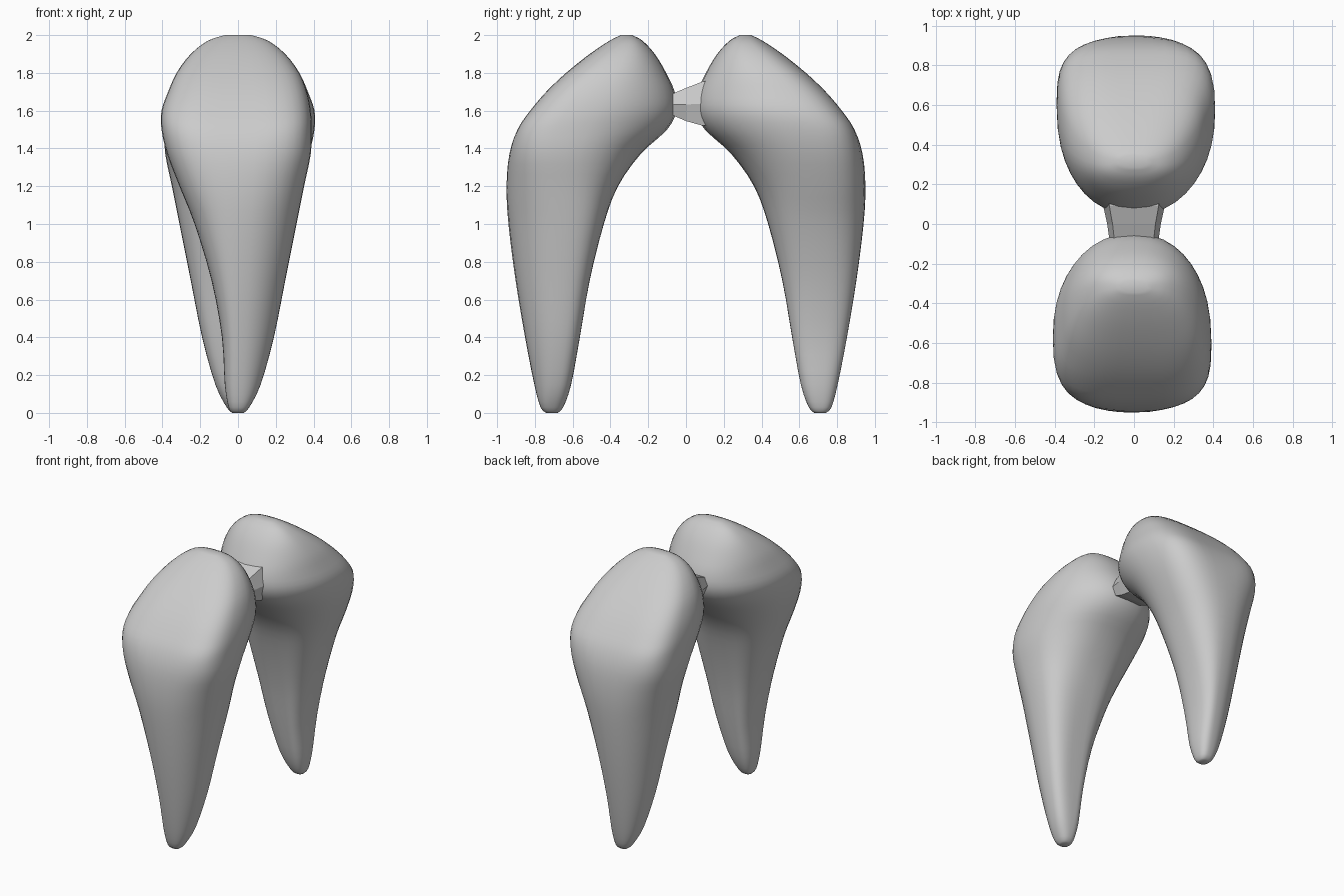
import bpy, bmesh, math
from mathutils import Vector

if "Cube" in bpy.data.objects:
    bpy.data.objects.remove(bpy.data.objects["Cube"])

# Leg sections: z, inner y, outer y, wide-side x, narrow-side x, y skew of wide side, of narrow side
LEVELS = [
    (0.00, .680, .740, .03, .03, 0, 0),
    (0.03, .650, .770, .06, .05, 0, 0),
    (0.15, .608, .803, .12, .07, -.2, 0),
    (0.40, .562, .852, .19, .085, -.3, 0),
    (0.70, .510, .902, .25, .14, -.3, 0),
    (1.00, .435, .940, .31, .23, -.22, 0),
    (1.20, .360, .95, .35, .31, -.05, .08),
    (1.37, .240, .935, .385, .375, .15, .18),
    (1.50, .100, .892, .39, .405, .27, .27),
    (1.60, .050, .825, .385, .405, .27, .27),
    (1.70, .060, .74, .365, .37, .25, .25),
    (1.80, .105, .635, .325, .325, .2, .2),
    (1.90, .165, .51, .25, .25, .1, .1),
    (1.97, .230, .405, .16, .16, 0, 0),
    (2.00, .285, .345, .07, .07, 0, 0),
]


def resample(rows, steps):
    """Smooth Catmull-Rom rows between the given levels."""
    out = []
    for i in range(len(rows) - 1):
        p = [rows[max(i - 1, 0)], rows[i], rows[i + 1], rows[min(i + 2, len(rows) - 1)]]
        for s in range(steps):
            t = s / steps
            out.append([b + .5 * t * (c - a + t * (2*a - 5*b + 4*c - d + t * (3*(b - c) + d - a)))
                        for a, b, c, d in zip(*p)])
    return out + [list(rows[-1])]


def loft(name, rings, cap=True):
    bm = bmesh.new()
    loops = [[bm.verts.new(p) for p in r] for r in rings]
    n = len(loops[0])
    for a, b in zip(loops, loops[1:]):
        for i in range(n):
            bm.faces.new((a[i], a[(i + 1) % n], b[(i + 1) % n], b[i]))
    if cap:
        bm.faces.new(loops[0][::-1])
        bm.faces.new(loops[-1])
    bmesh.ops.recalc_face_normals(bm, faces=bm.faces)
    me = bpy.data.meshes.new(name)
    bm.to_mesh(me)
    bm.free()
    ob = bpy.data.objects.new(name, me)
    bpy.context.collection.objects.link(ob)
    return ob


def section(row, n=40):
    z, yi, yo, wide, narrow, skew_w, skew_n = row
    hy, yc = (yo - yi) / 2, (yo + yi) / 2
    pts = []
    for i in range(n):
        a = math.tau * i / n
        c, s = math.cos(a), math.sin(a)
        u = math.copysign(abs(c) ** .8, c)
        v = math.copysign(abs(s) ** (.78 if s > 0 else .85), s)
        x = u * (narrow if u > 0 else wide)
        y = yc + hy * (v + u * u * (skew_n if u > 0 else skew_w))
        pts.append(Vector((x, max(yi, min(yo, y)), z)))
    return pts


# Two legs, the front one turned half a circle about z
back_leg = loft("back_leg", [section(r) for r in resample(LEVELS, 3)])
for f in back_leg.data.polygons:
    f.use_smooth = True
front_leg = bpy.data.objects.new("front_leg", back_leg.data)
front_leg.rotation_euler.z = math.pi
bpy.context.collection.objects.link(front_leg)

# Faceted neck joining the legs, flaring out of the back leg: y, half width, bottom z, top z
NECK = [(.16, .16, 1.53, 1.76), (.09, .155, 1.52, 1.755), (0, .135, 1.545, 1.72), (-.07, .125, 1.575, 1.69)]
rings = []
for y, w, lo, hi in NECK:
    m, h = (lo + hi) / 2, (hi - lo) / 2
    rings.append([(w * x, y, m + h * z) for x, z in
                  ((1, 0), (.8, 1), (-.8, 1), (-1, 0), (-.8, -1), (.8, -1))])
loft("neck", rings)
